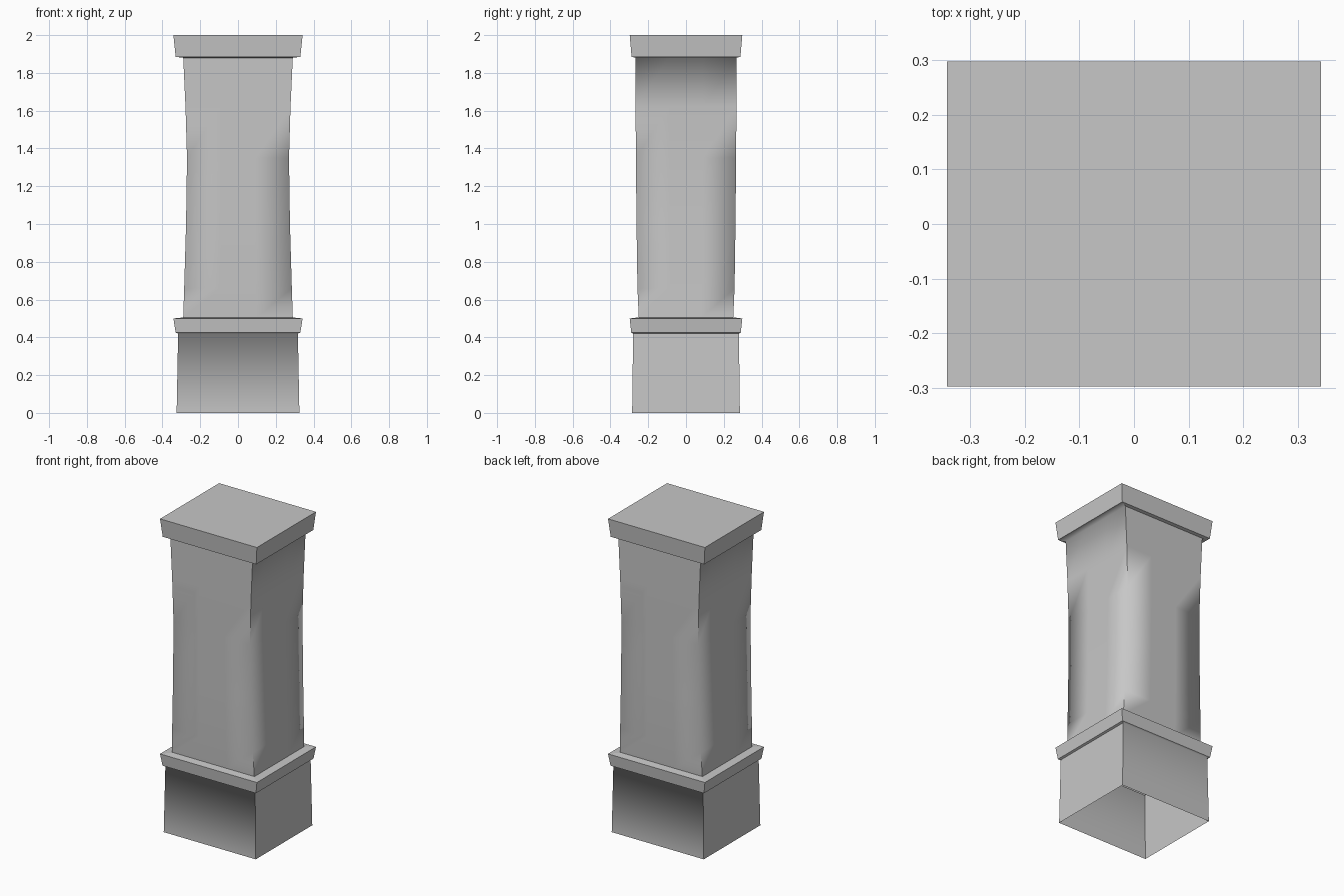
import bpy
import bmesh

cube = bpy.data.objects.get("Cube")
if cube:
    bpy.data.objects.remove(cube, do_unlink=True)

stone = bpy.data.materials.new("grey stone")
stone.use_nodes = True
GREY = (0.57, 0.57, 0.57, 1)
stone.diffuse_color = GREY
stone.node_tree.nodes["Principled BSDF"].inputs["Base Color"].default_value = GREY


def section(hx, hy, z, steps=1):
    """Rectangle seen from above, counter-clockwise, each side cut into steps."""
    corners = [(-hx, -hy), (hx, -hy), (hx, hy), (-hx, hy)]
    pts = []
    for (ax, ay), (bx, by) in zip(corners, corners[1:] + corners[:1]):
        for i in range(steps):
            t = i / steps
            pts.append((ax + (bx - ax) * t, ay + (by - ay) * t, z))
    return pts


def loft(name, rings, steps=1, top=False, is_sharp=None):
    """Skin the rings from bottom to top; is_sharp(mid, ring, corner) picks hard edges."""
    bm = bmesh.new()
    loops = [[bm.verts.new(p) for p in ring] for ring in rings]
    n = len(loops[0])
    for a, b in zip(loops, loops[1:]):
        for i in range(n):
            j = (i + 1) % n
            bm.faces.new((a[i], a[j], b[j], b[i]))
    if top:
        bm.faces.new(loops[-1])
    corners = {v for loop in loops for v in loop[::steps]}
    for f in bm.faces:
        f.smooth = is_sharp is not None
    if is_sharp:
        for e in bm.edges:
            mid = (e.verts[0].co + e.verts[1].co) / 2
            ring_edge = any(all(v in loop for v in e.verts) for loop in loops)
            corner = not ring_edge and all(v in corners for v in e.verts)
            e.smooth = not is_sharp(mid, ring_edge, corner)
    mesh = bpy.data.meshes.new(name)
    bm.to_mesh(mesh)
    bm.free()
    mesh.materials.append(stone)
    obj = bpy.data.objects.new(name, mesh)
    bpy.context.collection.objects.link(obj)


def faces_x(p):
    return abs(p.x) > abs(p.y)


# Hollow base, open underneath, running softly into the moulding's underside
loft("base",
     [section(0.325, 0.285, 0), section(0.317, 0.28, 0.42), section(0.33, 0.29, 0.425)],
     is_sharp=lambda p, ring, corner: corner or (ring and faces_x(p)))

# Moulding between base and shaft
loft("moulding",
     [section(0.33, 0.29, 0.425), section(0.342, 0.298, 0.5),
      section(0.27, 0.24, 0.507)])

# Waisted shaft, soft-cornered in the middle, with an outward lip below the cap
STEPS = 3
shaft_levels = [  # half width, half depth, height
    (0.29, 0.25, 0.505), (0.285, 0.257, 0.66), (0.275, 0.262, 1.0),
    (0.27, 0.265, 1.35), (0.278, 0.267, 1.62), (0.29, 0.268, 1.88),
    (0.33, 0.288, 1.885)]
loft("shaft", [section(*level, STEPS) for level in shaft_levels], STEPS,
     is_sharp=lambda p, ring, corner:
     (corner and not 0.66 < p.z < 1.4) or (ring and p.z > 1.8 and not faces_x(p)))

# Flared cap slab
loft("cap", [section(0.33, 0.288, 1.885), section(0.342, 0.298, 2.0)], top=True)
